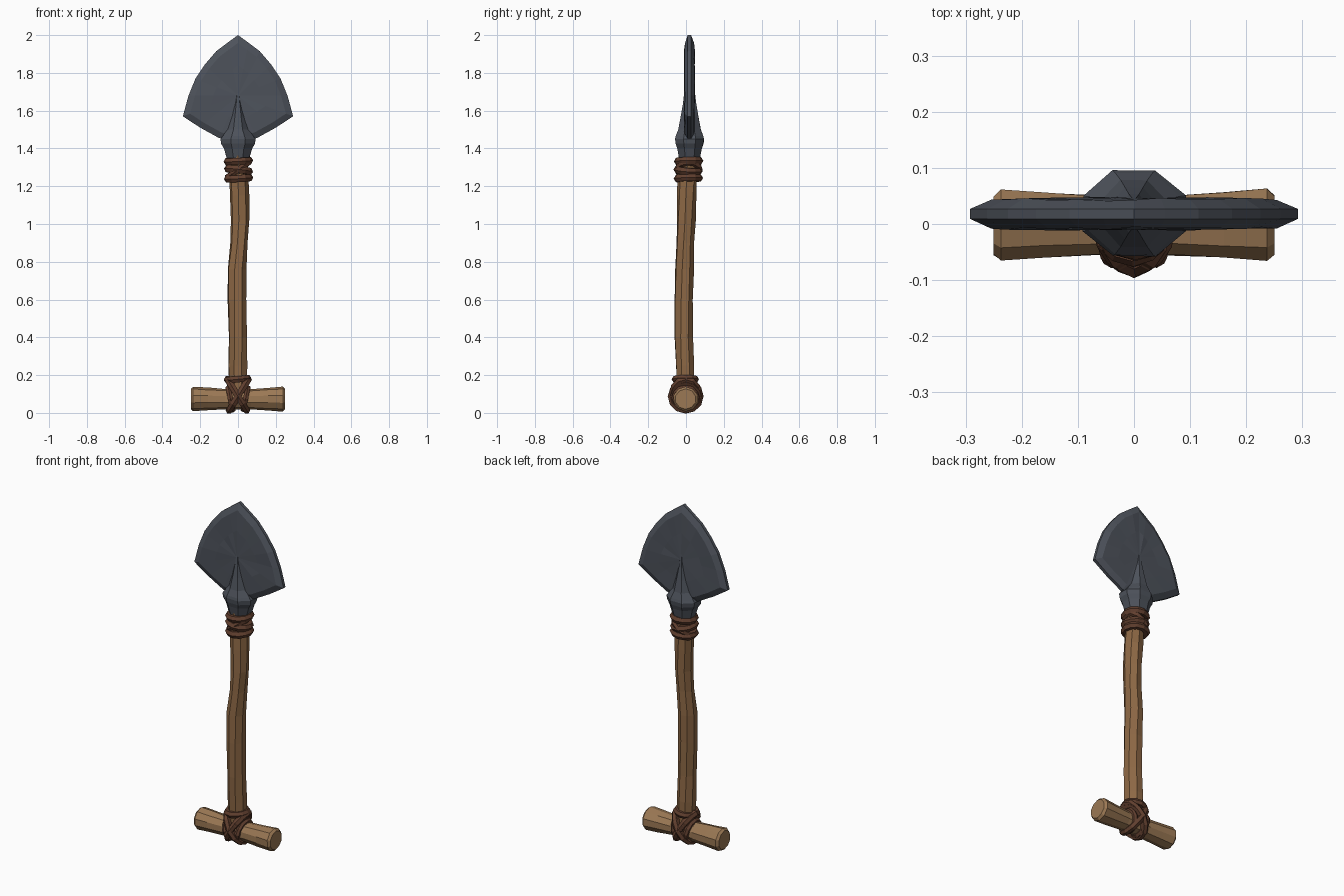
import bpy, bmesh, math, random
from mathutils import Vector

if "Cube" in bpy.data.objects:
    bpy.data.objects.remove(bpy.data.objects["Cube"])

random.seed(4)


def material(name, rgb):
    m = bpy.data.materials.new(name)
    m.diffuse_color = (*rgb, 1)
    m.use_nodes = True
    m.node_tree.nodes["Principled BSDF"].inputs["Base Color"].default_value = m.diffuse_color
    return m


WOOD = material("wood", (0.27, 0.14, 0.06))
PALE = material("pale_wood", (0.33, 0.19, 0.09))
METAL = material("dark_iron", (0.075, 0.085, 0.105))
CORD = material("cord", (0.12, 0.05, 0.028))


def finish(bm, name, mat):
    bmesh.ops.recalc_face_normals(bm, faces=bm.faces)
    me = bpy.data.meshes.new(name)
    bm.to_mesh(me)
    bm.free()
    me.materials.append(mat)
    ob = bpy.data.objects.new(name, me)
    bpy.context.collection.objects.link(ob)
    return ob


def bridge(bm, loops):
    for a, b in zip(loops, loops[1:]):
        n = len(a)
        for i in range(n):
            j = (i + 1) % n
            bm.faces.new((a[i], a[j], b[j], b[i]))


def loft(name, mat, rings, sides=8, along="z", jitter=0.0, twist=0.0):
    """rings: (position along axis, offset u, offset v, radius u, radius v)"""
    bm = bmesh.new()
    loops = []
    for k, (t, cu, cv, ru, rv) in enumerate(rings):
        loop = []
        for i in range(sides):
            a = 2 * math.pi * (i + 0.5) / sides + twist * k
            f = 1 + random.uniform(-jitter, jitter)
            u, v = cu + ru * f * math.cos(a), cv + rv * f * math.sin(a)
            loop.append(bm.verts.new((u, v, t) if along == "z" else (t, u, v)))
        loops.append(loop)
    bridge(bm, loops)
    bm.faces.new(loops[0])
    bm.faces.new(loops[-1])
    return finish(bm, name, mat)


def cord(name, centre, u, v, ru, rv, thick, n=12):
    """closed faceted cord loop spanning directions u and v"""
    c, u, v = Vector(centre), Vector(u).normalized(), Vector(v).normalized()
    normal = u.cross(v)
    bm = bmesh.new()
    loops = []
    for k in range(n):
        a = 2 * math.pi * k / n
        p = c + u * ru * math.cos(a) + v * rv * math.sin(a)
        out = (u * math.cos(a) * rv + v * math.sin(a) * ru).normalized()
        r = thick * random.uniform(0.92, 1.08)
        loops.append([bm.verts.new(p + r * (out * math.cos(b) + normal * math.sin(b)))
                      for b in (math.pi * s / 3 for s in range(6))])
    bridge(bm, loops + loops[:1])
    return finish(bm, name, CORD)


# Crooked wooden shaft
path = [(0.06, 0, 0, .048), (0.25, -.003, -.005, .053), (0.40, -.002, -.012, .05),
        (0.60, -.004, -.012, .052), (0.76, -.006, -.008, .05), (0.90, .006, -.004, .048),
        (1.02, .012, .002, .05), (1.15, .008, .005, .052), (1.25, .004, .008, .052),
        (1.40, 0, .015, .05)]
loft("shaft", WOOD, [(z, x, y, r, r) for z, x, y, r in path], 8, jitter=.06, twist=.04)

# Cross grip, thicker and chamfered at the ends
grip = [(-.25, .055), (-.237, .067), (-.16, .062), (-.07, .056),
        (.07, .056), (.16, .062), (.237, .067), (.25, .055)]
loft("cross_grip", PALE, [(x, -.002, .073, r, r * .97) for x, r in grip], 10, along="x", jitter=.03)

# Iron socket flowing into a ridge on both blade faces
socket = [(1.33, .058, .056), (1.40, .08, .07), (1.425, .096, .079), (1.45, .099, .082),
          (1.465, .088, .079), (1.50, .062, .064), (1.57, .042, .05),
          (1.64, .024, .037), (1.72, .006, .028)]
loft("socket", METAL, [(z, 0, .019, rx, ry) for z, rx, ry in socket], 8, jitter=.02)

# Blade with bevelled rim
half = [(.055, 1.96), (.115, 1.915), (.175, 1.845), (.225, 1.77), (.262, 1.68),
        (.292, 1.57), (.20, 1.51), (.10, 1.455)]
outline = [(0, 2.0)] + half + [(0, 1.43)] + [(-x, z) for x, z in reversed(half)]
MID, YC = 1.68, .018
bm = bmesh.new()
loops = []
for scale, y in ((.5, -.027), (.87, -.026), (1, -.009), (1, .009), (.87, .026), (.5, .027)):
    j = .003 if scale < 1 else 0
    loops.append([bm.verts.new((x * scale, YC + y + random.uniform(-j, j),
                                MID + (z - MID) * scale)) for x, z in outline])
bridge(bm, loops)
for loop, y in ((loops[0], -.028), (loops[-1], .028)):
    hub = bm.verts.new((0, YC + y, MID))
    for i in range(len(loop)):
        bm.faces.new((loop[i], loop[(i + 1) % len(loop)], hub))
finish(bm, "blade", METAL)

# Upper binding: stacked turns with a slanted crossing turn
for i, (z, tilt) in enumerate(((1.242, .06), (1.285, -.12), (1.333, .05))):
    cord(f"upper_binding_{i}", (.002, .013, z), (1, 0, tilt), (0, 1, tilt * .5), .057, .057, .021)
cord("upper_binding_cross", (.002, .013, 1.288), (1, 0, .7), (0, 1, 0), .066, .059, .017)

# Lower lashing: crossed diagonals, a shaft turn and two grip turns
for s in (-1, 1):
    for i, dz in enumerate((0, .028)):
        cord(f"diagonal_lashing_{s}_{i}", (s * dz * .3, -.002, .088 + dz * .5),
             (s * .62, 0, 1), (0, 1, 0), .088, .075 - dz * .3, .019)
    cord(f"grip_turn_{s}", (s * .04, -.002, .075), (0, 1, 0), (s * .2, 0, 1), .06, .058, .016)
cord("shaft_turn", (-.002, -.003, .178), (1, 0, .1), (0, 1, 0), .053, .053, .019)
